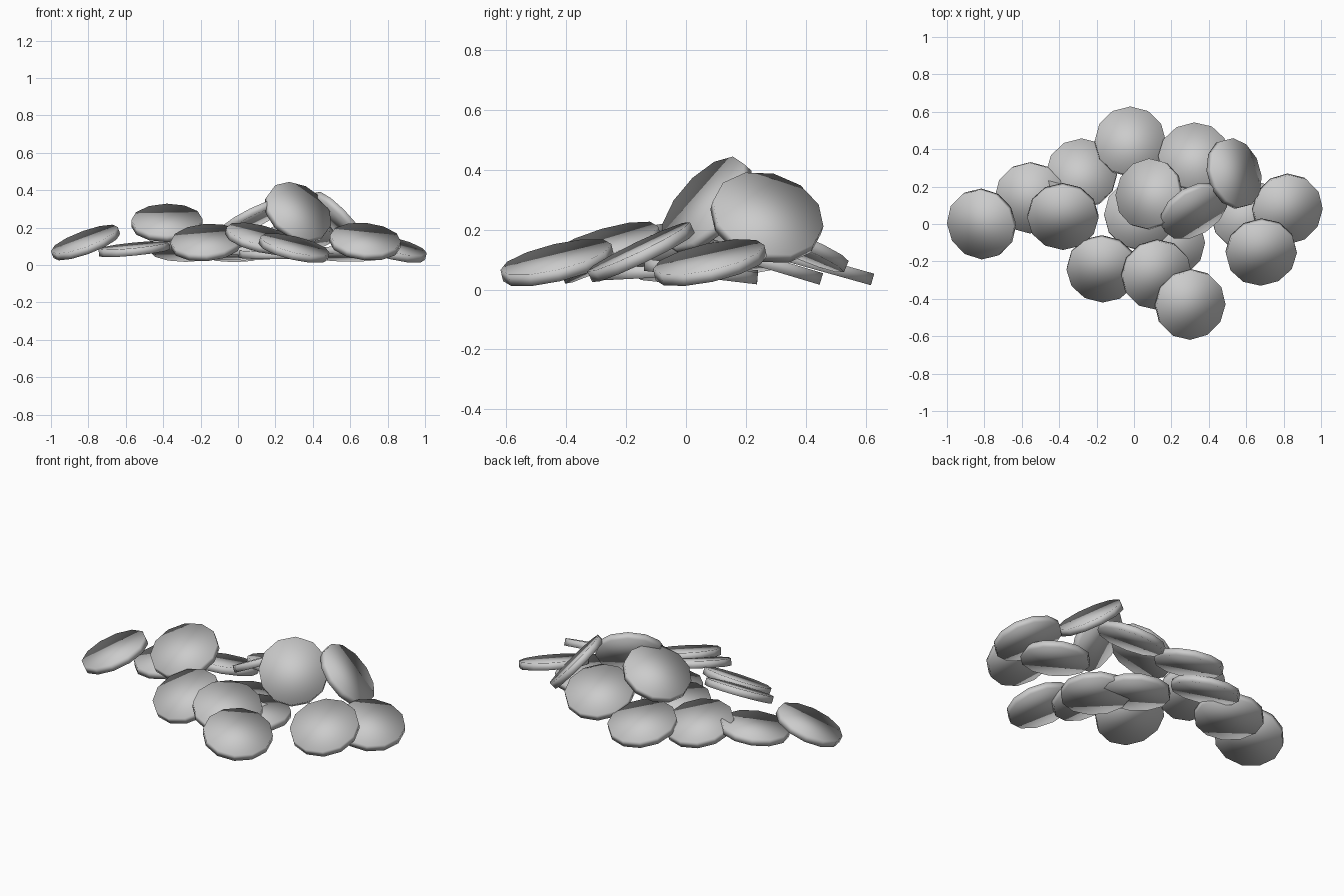
import bpy
from mathutils import Vector

RADIUS, THICKNESS, SIDES = 0.19, 0.04, 12

grey = bpy.data.materials.new("plain grey")
grey.diffuse_color = (0.6, 0.6, 0.6, 1)


def disc(name, centre, normal):
    """One thin smooth-shaded disc, lying at a given tilt."""
    bpy.ops.mesh.primitive_cylinder_add(
        vertices=SIDES, radius=RADIUS, depth=THICKNESS, location=centre)
    ob = bpy.context.object
    ob.name = name
    ob.rotation_euler = Vector((0, 0, 1)).rotation_difference(Vector(normal)).to_euler()
    bpy.ops.object.shade_smooth()
    ob.data.materials.append(grey)


# Lying discs: centre x, y, z, then rise along x and rise along y
lying = [
    (-0.815, 0.0, 0.12, 0.37, 0.25),
    (-0.38, 0.04, 0.225, 0.02, 0.5),
    (-0.555, 0.14, 0.085, 0.1, 0.08),
    (-0.28, 0.27, 0.09, 0.0, -0.3),
    (-0.02, 0.44, 0.085, 0.0, -0.28),
    (0.32, 0.36, 0.15, 0.12, -0.42),
    (-0.17, -0.24, 0.12, 0.08, 0.48),
    (0.08, 0.16, 0.25, 0.5, -0.2),
    (0.68, -0.15, 0.125, -0.1, 0.48),
    (0.82, 0.08, 0.09, -0.25, 0.22),
    (0.60, 0.05, 0.06, 0.0, -0.12),
    (0.03, 0.05, 0.06, 0.0, -0.08),
    (0.19, -0.10, 0.06, 0.0, 0.05),
    (0.12, -0.27, 0.14, -0.25, 0.3),
    (0.30, -0.43, 0.09, -0.24, 0.24),
]
for i, (x, y, z, rise_x, rise_y) in enumerate(lying, 1):
    disc(f"lying_disc_{i}", (x, y, z), (-rise_x, -rise_y, 1))

# Steep discs propped against the pile
disc("leaning_disc_front", (0.32, 0.07, 0.28), (0.43, -0.68, 0.6))
disc("leaning_disc_side", (0.535, 0.27, 0.24), (0.7, 0.22, 0.67))
